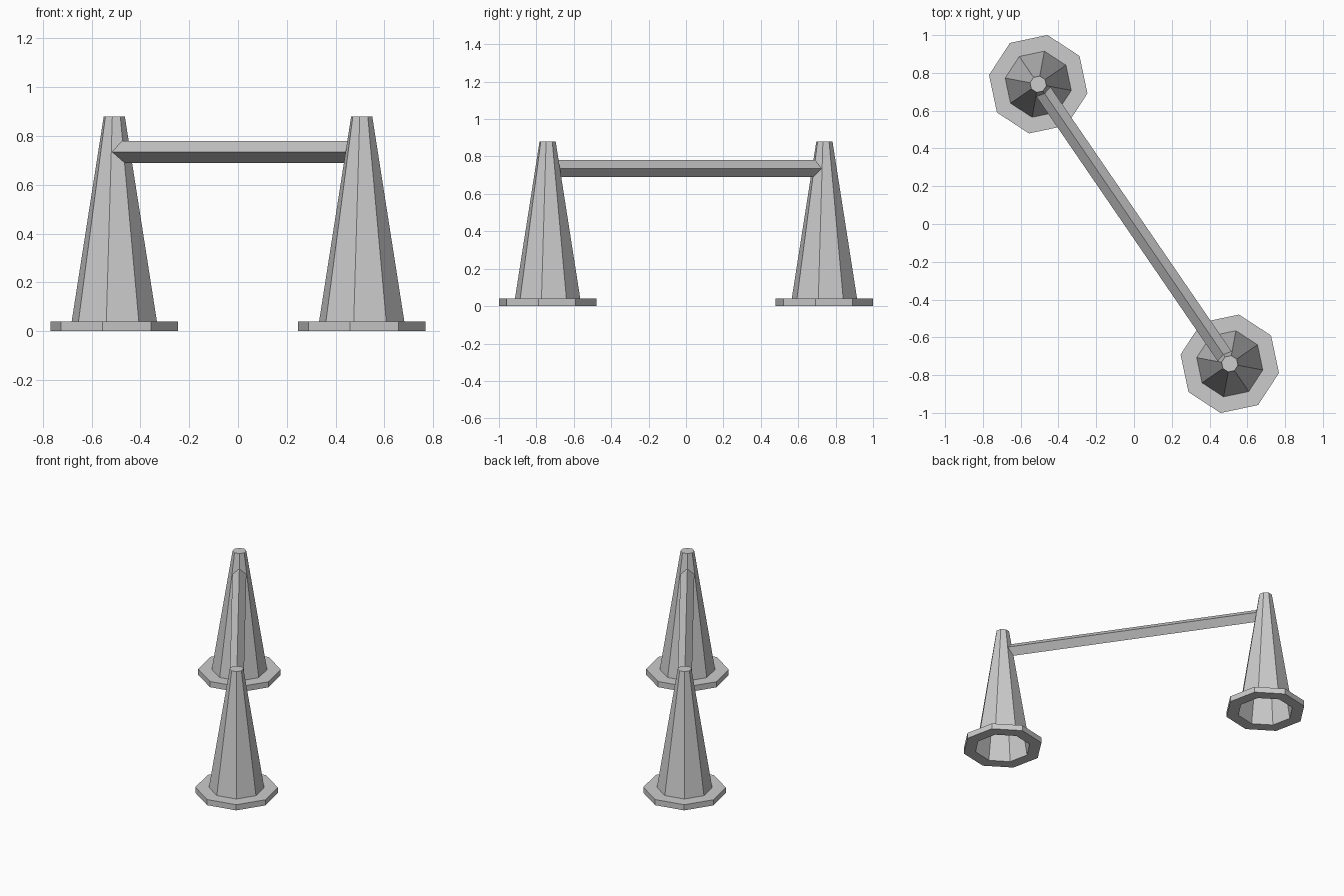
import bpy, bmesh, math
from mathutils import Vector

if "Cube" in bpy.data.objects:
    bpy.data.objects.remove(bpy.data.objects["Cube"])

CX, CY = 0.507, 0.74
SPIN = math.atan2(-CY, CX)   # cone corners point along the bar


def make_object(name, bm, location=(0, 0, 0)):
    mesh = bpy.data.meshes.new(name)
    bm.to_mesh(mesh)
    bm.free()
    ob = bpy.data.objects.new(name, mesh)
    ob.location = location
    bpy.context.collection.objects.link(ob)
    return ob


def octagon_loft(name, profile, location, cap_end=False):
    """Eight-sided shell through (radius, height) pairs."""
    bm = bmesh.new()
    rings = [[bm.verts.new((r * math.cos(SPIN + i * math.pi / 4),
                            r * math.sin(SPIN + i * math.pi / 4), z))
              for i in range(8)] for r, z in profile]
    for a, b in zip(rings, rings[1:]):
        for i in range(8):
            j = (i + 1) % 8
            bm.faces.new((a[i], a[j], b[j], b[i]))
    if cap_end:
        bm.faces.new(rings[-1])
    return make_object(name, bm, location)


# Two hollow cones, each with a flat flange around the open foot
for side, s in (("left", -1), ("right", 1)):
    pos = (s * CX, -s * CY, 0)
    octagon_loft(side + "_cone", [(0.184, 0), (0.044, 0.88)], pos, cap_end=True)
    octagon_loft(side + "_base_flange",
                 [(0.184, 0), (0.265, 0), (0.265, 0.04), (0.178, 0.04)], pos)

# Square crossbar standing on edge, its ends buried in the cones
axis = Vector((CX, -CY, 0))
bm = bmesh.new()
bmesh.ops.create_cone(bm, cap_ends=True, segments=4, radius1=0.045,
                      radius2=0.045, depth=2 * (axis.length - 0.04))
bar = make_object("crossbar", bm, (0, 0, 0.735))
bar.rotation_euler = axis.to_track_quat('Z', 'Y').to_euler()
